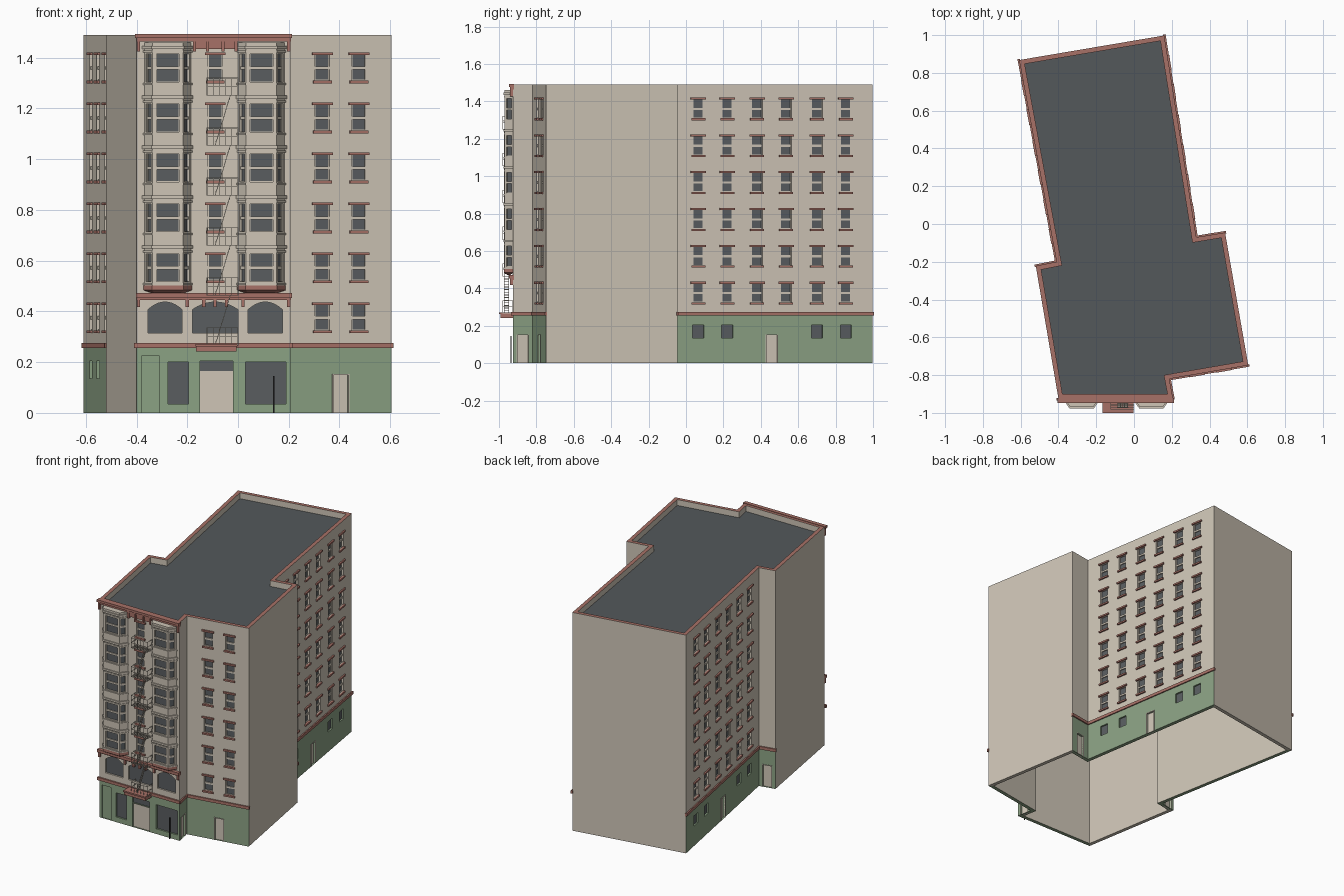
import bpy, bmesh, math
from mathutils import Vector

cube = bpy.data.objects.get("Cube")
if cube:
    bpy.data.objects.remove(cube)


def material(name, rgb):
    m = bpy.data.materials.new(name)
    m.use_nodes = True
    m.diffuse_color = (*rgb, 1)
    m.node_tree.nodes["Principled BSDF"].inputs["Base Color"].default_value = (*rgb, 1)
    return m


STONE = material("stone", (.62, .56, .47))
GREEN = material("green_paint", (.26, .36, .23))
RED = material("red_trim", (.39, .165, .135))
GLASS = material("dark_glass", (.10, .11, .118))
ROOF = material("roof_grey", (.088, .098, .105))
BLACK = material("black_iron", (.02, .02, .02))


class Part:
    """Collects faces for one named object."""
    def __init__(self, name, *mats):
        self.name, self.mats, self.bm = name, mats, bmesh.new()

    def face(self, pts, mat=0):
        f = self.bm.faces.new([self.bm.verts.new(p) for p in pts])
        f.material_index = mat

    def prism(self, base, top):
        n = len(base)
        self.face(base[::-1])
        self.face(top)
        for i in range(n):
            j = (i + 1) % n
            self.face([base[i], base[j], top[j], top[i]])

    def box(self, fr, u0, u1, z0, z1, d0, d1):
        ring = [(u0, d1), (u1, d1), (u1, d0), (u0, d0)]
        self.prism(*[[fr(u, z, d) for u, d in ring] for z in (z0, z1)])

    def bar(self, a, b, r):
        a, b = Vector(a), Vector(b)
        t = (b - a).normalized()
        s = t.cross(Vector((0, 1, 0)) if abs(t.y) < .9 else Vector((1, 0, 0))).normalized()
        w = t.cross(s)
        ring = [(s + w) * r, (w - s) * r, -(s + w) * r, (s - w) * r]
        self.prism([a + o for o in ring], [b + o for o in ring])

    def done(self):
        me = bpy.data.meshes.new(self.name)
        bmesh.ops.remove_doubles(self.bm, verts=self.bm.verts, dist=1e-5)
        self.bm.to_mesh(me)
        self.bm.free()
        for m in self.mats:
            me.materials.append(m)
        bpy.context.collection.objects.link(bpy.data.objects.new(self.name, me))


def frame(a, b):
    """Wall coordinates: along, up, outward."""
    a, b = Vector((*a, 0)), Vector((*b, 0))
    u = (b - a).normalized()
    n = Vector((u.y, -u.x, 0))
    return (lambda s, z, d=0: a + u * s + n * d + Vector((0, 0, z))), (b - a).length


def wall(part, fr, length, z0, z1, holes, depth, green=False):
    """Flat wall with real rectangular openings and reveals."""
    us = sorted({0, length, *[h[0] for h in holes], *[h[1] for h in holes]})
    zs = sorted({z0, z1, *([BELT] if green else []), *[h[2] for h in holes], *[h[3] for h in holes]})
    for a, b in zip(us, us[1:]):
        for c, d in zip(zs, zs[1:]):
            u, z = (a + b) / 2, (c + d) / 2
            if not any(h[0] < u < h[1] and h[2] < z < h[3] for h in holes):
                part.face([fr(a, c), fr(b, c), fr(b, d), fr(a, d)], int(green and z < BELT))
    for a, b, c, d in holes:
        rim = [(a, c), (b, c), (b, d), (a, d)]
        for i in range(4):
            p, q = rim[i], rim[(i + 1) % 4]
            part.face([fr(*p), fr(*p, -depth), fr(*q, -depth), fr(*q)], int(green and d < BELT))


def inset(poly, dist):
    out = []
    for i, p in enumerate(poly):
        p, a, b = Vector(p), Vector(poly[i - 1]), Vector(poly[(i + 1) % len(poly)])
        d, e = (p - a).normalized(), (b - p).normalized()
        n, m = Vector((-d.y, d.x)), Vector((-e.y, e.x))
        out.append(p + (n + m) * dist / (1 + n.dot(m)))
    return out


def lift(poly, z):
    return [Vector((p[0], p[1], z)) for p in poly]


TOP, BELT, DEPTH = 1.49, .255, .012
ROWS = [.375 + .197 * i for i in range(6)]
PLAN = [(-.40, -.925), (.207, -.925), (.187, -.82), (.605, -.748), (.482, -.045),
        (.33, -.07), (.16, .998), (-.608, .868), (-.41, -.2), (-.52, -.222)]
walls = Part("outer_walls", STONE, GREEN)
glass = Part("window_glass", GLASS)
sashes = Part("window_sashes", STONE)
trim = Part("lintels_and_sills", RED)
doors = Part("doors", STONE)
belt = Part("belt_course", RED)


def glaze(fr, h, rail=True, edge=.004):
    a, b, c, d = h
    glass.box(fr, a, b, c, d, -.018, -.011)
    if rail:
        m = (c + d) / 2
        sashes.box(fr, a, b, m - .006, m + .006, -.012, -.004)
        sashes.box(fr, a, b, c, c + edge, -.012, -.006)
        for s in (a, b - edge):
            sashes.box(fr, s, s + edge, c, d, -.012, -.006)


def sash_column(fr, u, rows):
    holes = [(u - .029, u + .029, c - .05, c + .05) for c in rows]
    for h, c in zip(holes, rows):
        glaze(fr, h)
        trim.box(fr, u - .041, u + .041, c + .05, c + .061, -.005, .01)
        trim.box(fr, u - .037, u + .037, c - .061, c - .05, -.005, .01)
    return holes


def door(fr, u, w=.03, h=.15):
    doors.box(fr, u - w, u + w, 0, h, -.018, -.012)
    for s in (u - w - .004, u + w):
        doors.box(fr, s, s + .004, 0, h + .004, -.005, .003)
    doors.box(fr, u - w, u + w, h, h + .004, -.005, .003)
    return [(u - w, u + w, 0, h)]


# Side and rear walls with their window columns and doors
COLUMNS = [.137, .294, .455, .612, .78, .936]
for i in range(1, 10):
    fr, length = frame(PLAN[i], PLAN[(i + 1) % 10])
    holes = []
    if i in (5, 7):
        place = (lambda u: u) if i == 5 else (lambda u: length - u)
        for k, u in enumerate(COLUMNS):
            holes += sash_column(fr, place(u), ROWS)
            if k not in (2, 3):
                low = (place(u) - .03, place(u) + .03, .135, .205)
                glaze(fr, low, rail=False)
                holes.append(low)
        holes += door(fr, place(.535))
    elif i == 2:
        for u in (.147, .294):
            holes += sash_column(fr, u, ROWS)
        holes += door(fr, .221)
    elif i in (1, 4, 8):
        holes += door(fr, length * .5)
    painted = i in (1, 2, 4, 5, 7, 8)
    wall(walls, fr, length, 0, TOP, holes, DEPTH, painted)
    if painted:
        belt.box(fr, -.006, length + .006, BELT, BELT + .02, -.005, .008)

# Front wall: shopfronts, arched windows and central window column
front, length = frame(PLAN[0], PLAN[1])


def fx(u, z, d=0):
    return front(u + .40, z, d)


def shifted(holes):
    return [(a + .40, b + .40, c, d) for a, b, c, d in holes]


shop = [(-.275, -.195, .035, .2), (.03, .19, .035, .2), (-.15, -.02, .165, .205)]
arches = [(-.355, -.22, .315, .437), (-.18, 0, .315, .437), (.04, .175, .315, .437)]
for h in shop + arches:
    glaze(fx, h, rail=False)
holes = shop + arches + sash_column(fx, -.09, ROWS[1:]) + [(-.15, -.02, 0, .165), (-.38, -.31, 0, .225)]
doors.box(fx, -.15, -.02, 0, .165, -.018, -.012)
wall(walls, front, length, 0, TOP, shifted(holes), DEPTH, True)
belt.box(fx, -.41, .212, BELT, BELT + .02, -.005, .01)
walls.face([fx(u, z, -.008) for u, z in ((-.38, 0), (-.31, 0), (-.31, .225), (-.38, .225))], 1)
for a, b, c, d in arches:
    n, rise = 10, .03
    pts = [(a + (b - a) * k / n, d - rise * (2 * k / n - 1) ** 2) for k in range(n + 1)]
    for (u, z), (v, w) in zip(pts, pts[1:]):
        walls.face([fx(u, z), fx(v, w), fx(v, d), fx(u, d)])
        walls.face([fx(u, z), fx(u, z, -DEPTH), fx(v, w, -DEPTH), fx(v, w)])

# Inner wall faces, coping and roof deck
inner = inset(PLAN, .025)
cap = Part("parapet_coping", RED)
for i in range(10):
    j = (i + 1) % 10
    ends = lift([inner[j], inner[i]], 0)
    walls.face(ends + lift([inner[i], inner[j]], TOP))
    walls.face(lift([PLAN[i], inner[i], inner[j], PLAN[j]], 0), int(i not in (3, 6, 9)))
    cap.face(lift([PLAN[i], PLAN[j], inner[j], inner[i]], TOP))
deck = Part("roof_deck", ROOF)
deck.face(lift(inner, 1.45))

# Two stacked bay windows
bays = Part("bay_windows", STONE)
bay_base = Part("bay_bases", RED)
for cx in (-.277, .092):
    plan = [(cx - .092, -.925), (cx - .06, -.97), (cx + .06, -.97), (cx + .092, -.925)]
    for k in range(3):
        fr, ln = frame(plan[k], plan[k + 1])
        m = .015 if k == 1 else .011
        holes = [(m, ln - m, c - .055, c + .055) for c in ROWS[1:]]
        for h in holes:
            glaze(fr, h, edge=.002)
        wall(bays, fr, ln, .50, 1.46, holes, DEPTH)
    bays.face(lift(plan, 1.46))
    for c in ROWS[1:]:
        for z, h, out in ((c - .068, .008, .005), (c + .06, .008, .004), (c + .075, .012, .007)):
            ring = inset(plan, -out)
            bays.prism(lift(ring, z), lift(ring, z + h))
    ring = inset(plan, -.003)
    bay_base.prism(lift(inset(plan, .016), .472), lift(ring, .484))
    bay_base.prism(lift(ring, .484), lift(ring, .503))

# Front cornices with brackets
cornice = Part("front_cornices", RED)
for u0, u1, z0, z1, out in ((-.405, .213, 1.477, 1.493, .022), (-.40, .209, 1.463, 1.477, .013),
                            (-.172, -.005, 1.435, 1.463, .008), (-.402, .212, .452, .472, .022),
                            (-.40, .208, .444, .452, .01)):
    cornice.box(fx, u0, u1, z0, z1, -.005, out)
for u in (-.392, -.172, -.12, -.06, -.008, .2):
    cornice.box(fx, u - .006, u + .006, 1.425, 1.477, -.005, .016)
for u in (-.392, -.2, -.135, -.09, -.045, .02, .2):
    cornice.box(fx, u - .006, u + .006, .418, .452, -.005, .015)

# Entrance awning and street post
awning = Part("entrance_awning", RED)
awning.box(fx, -.165, -.005, .242, .262, 0, .068)
awning.box(fx, -.168, -.002, .262, .272, 0, .075)
post = Part("street_post", BLACK)
post.box(fx, .138, .144, 0, .145, .008, .014)

# Fire escape: landings, railings and stairs
escape = Part("fire_escape", STONE)
R = .0012
for k, c in enumerate(ROWS):
    z = c - .108
    x0, x1, y0, y1 = -.122, 0, -.98, -.927
    for s in range(7):
        y = y0 + (y1 - y0) * s / 6
        escape.bar((x0, y, z), (x1, y, z), R)
    for h in (.035, .068):
        escape.bar((x0, y0, z + h), (x1, y0, z + h), R)
        for x in (x0, x1):
            escape.bar((x, y0, z + h), (x, y1, z + h), R)
    for s in range(6):
        x = x0 + (x1 - x0) * s / 5
        escape.bar((x, y0, z), (x, y0, z + .068), R)
    for x in (x0, x1):
        escape.bar((x, y0, z), (x, y1, z), R)
        escape.bar((x, y1, z), (x, y1, z + .068), R)
    if k < 5:
        for y in (-.972, -.948):
            escape.bar((-.09, y, z), (-.03, y, z + .197), R)
        for s in range(1, 14):
            t = s / 14
            x, h = -.09 + .06 * t, z + .197 * t
            escape.bar((x, -.972, h), (x, -.948, h), .002)

for part in (walls, glass, sashes, trim, doors, belt, cap, deck, bays, bay_base,
             cornice, awning, post, escape):
    part.done()
